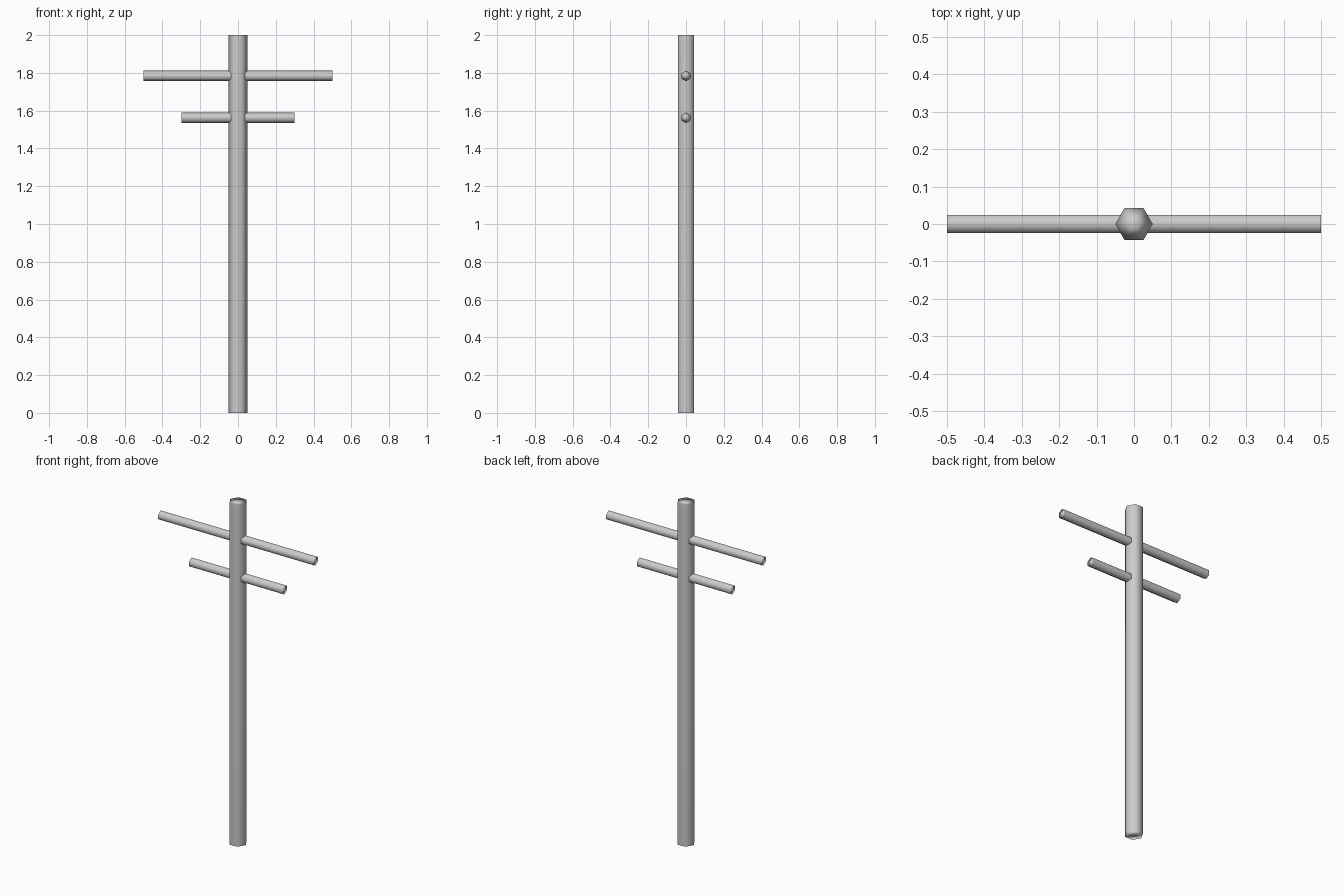
import bpy, bmesh
from math import radians
from mathutils import Matrix

if "Cube" in bpy.data.objects:
    bpy.data.objects.remove(bpy.data.objects["Cube"])


def hex_rod(name, radius, length, centre_z, along_x=False):
    """Six-sided rod with fan caps, smooth shaded."""
    bm = bmesh.new()
    bmesh.ops.create_cone(bm, cap_ends=True, cap_tris=True, segments=6,
                          radius1=radius, radius2=radius, depth=length)
    # Turn so that corners point along local x
    m = Matrix.Rotation(radians(30), 4, 'Z')
    if along_x:
        m = Matrix.Rotation(radians(90), 4, 'Y') @ m
    bm.transform(Matrix.Translation((0, 0, centre_z)) @ m)
    for f in bm.faces:
        f.smooth = True
    mesh = bpy.data.meshes.new(name)
    bm.to_mesh(mesh)
    bm.free()
    ob = bpy.data.objects.new(name, mesh)
    bpy.context.collection.objects.link(ob)
    # The long sides dominate the shading, the caps look domed
    ob.modifiers.new("weighted_normals", 'WEIGHTED_NORMAL')
    return ob


# Upright pole
hex_rod("pole", 0.05, 2.0, 1.0)

# Long upper and short lower cross arms
hex_rod("upper_crossarm", 0.028, 1.0, 1.784, along_x=True)
hex_rod("lower_crossarm", 0.028, 0.6, 1.562, along_x=True)
